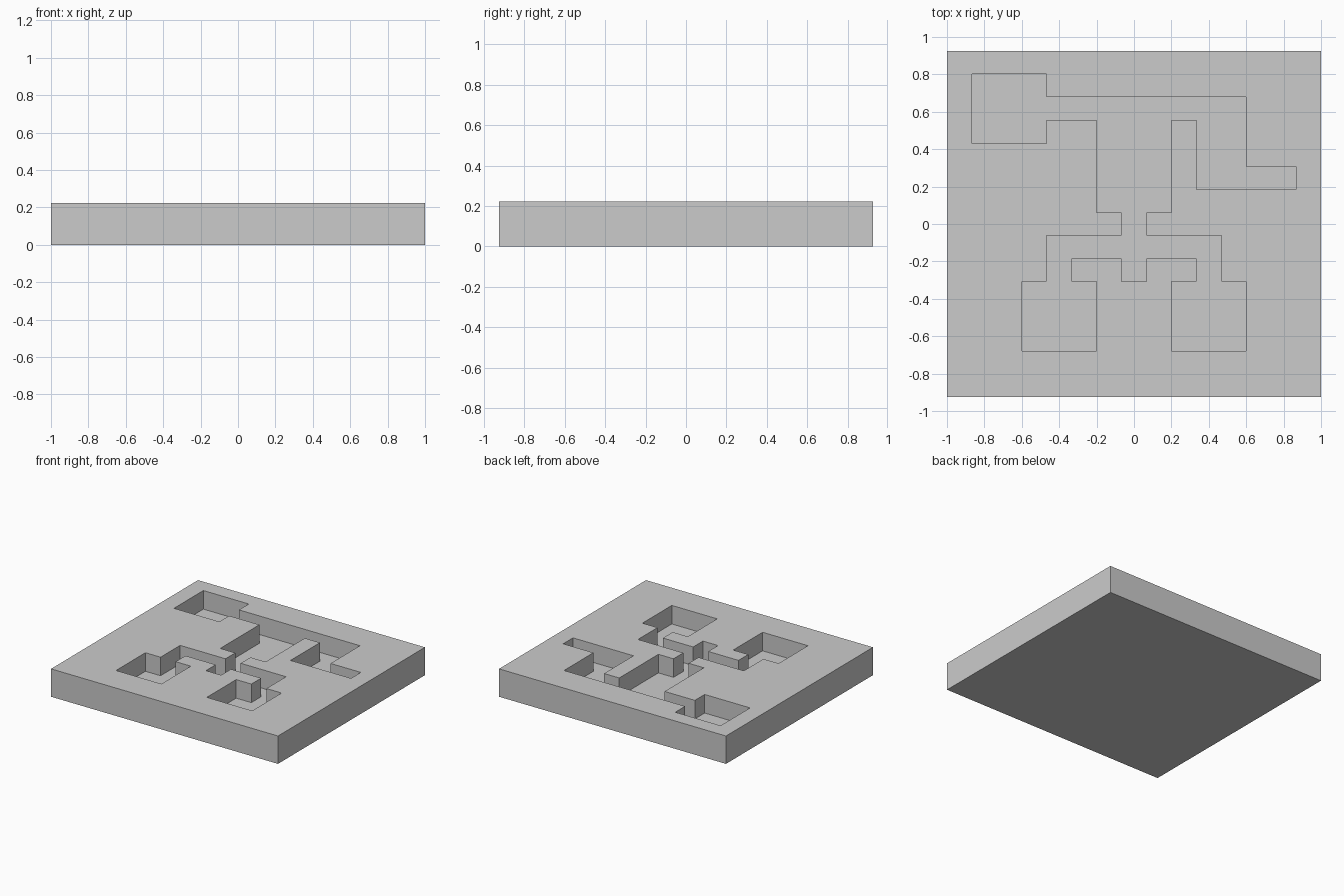
import bpy, bmesh

if "Cube" in bpy.data.objects:
    bpy.data.objects.remove(bpy.data.objects["Cube"])

W, D, H = 2.0, 1.85, 0.222      # plate size
FLOOR = 0.074                   # height of the pocket floor
CX, CY = W / 15, D / 15         # the pocket follows a 15 x 15 grid


def prism(name, outline, z0, z1):
    bm = bmesh.new()
    face = bm.faces.new([bm.verts.new((x, y, z0)) for x, y in outline])
    top = bmesh.ops.extrude_face_region(bm, geom=[face])["geom"]
    bmesh.ops.translate(bm, vec=(0, 0, z1 - z0),
                        verts=[v for v in top if isinstance(v, bmesh.types.BMVert)])
    bmesh.ops.recalc_face_normals(bm, faces=bm.faces)
    mesh = bpy.data.meshes.new(name)
    bm.to_mesh(mesh)
    bm.free()
    obj = bpy.data.objects.new(name, mesh)
    bpy.context.collection.objects.link(obj)
    return obj


# Square-cornered plate
plate = prism("plate", [(-W/2, -D/2), (W/2, -D/2), (W/2, D/2), (-W/2, D/2)], 0, H)

# Pocket outline in grid cells (column from left, row from back):
# upper arms, then the lower half, whose left side mirrors the right
upper_right = [(1, 1), (4, 1), (4, 2), (12, 2), (12, 5), (14, 5), (14, 6),
               (10, 6), (10, 3), (9, 3)]
lower_right = [(9, 7), (8, 7), (8, 8), (11, 8), (11, 10), (12, 10), (12, 13),
               (9, 13), (9, 10), (10, 10), (10, 9), (8, 9), (8, 10)]
lower_left = [(15 - c, r) for c, r in reversed(lower_right)]
upper_left = [(6, 3), (4, 3), (4, 4), (1, 4)]
cells = upper_right + lower_right + lower_left + upper_left
cutter = prism("pocket_cutter", [((c - 7.5) * CX, (7.5 - r) * CY) for c, r in cells],
               FLOOR, H + 0.1)

# Sink the pocket into the plate
cut = plate.modifiers.new("pocket", "BOOLEAN")
cut.operation = "DIFFERENCE"
cut.solver = "EXACT"
cut.object = cutter
bpy.context.view_layer.objects.active = plate
plate.select_set(True)
bpy.ops.object.modifier_apply(modifier=cut.name)
bpy.data.objects.remove(cutter)
